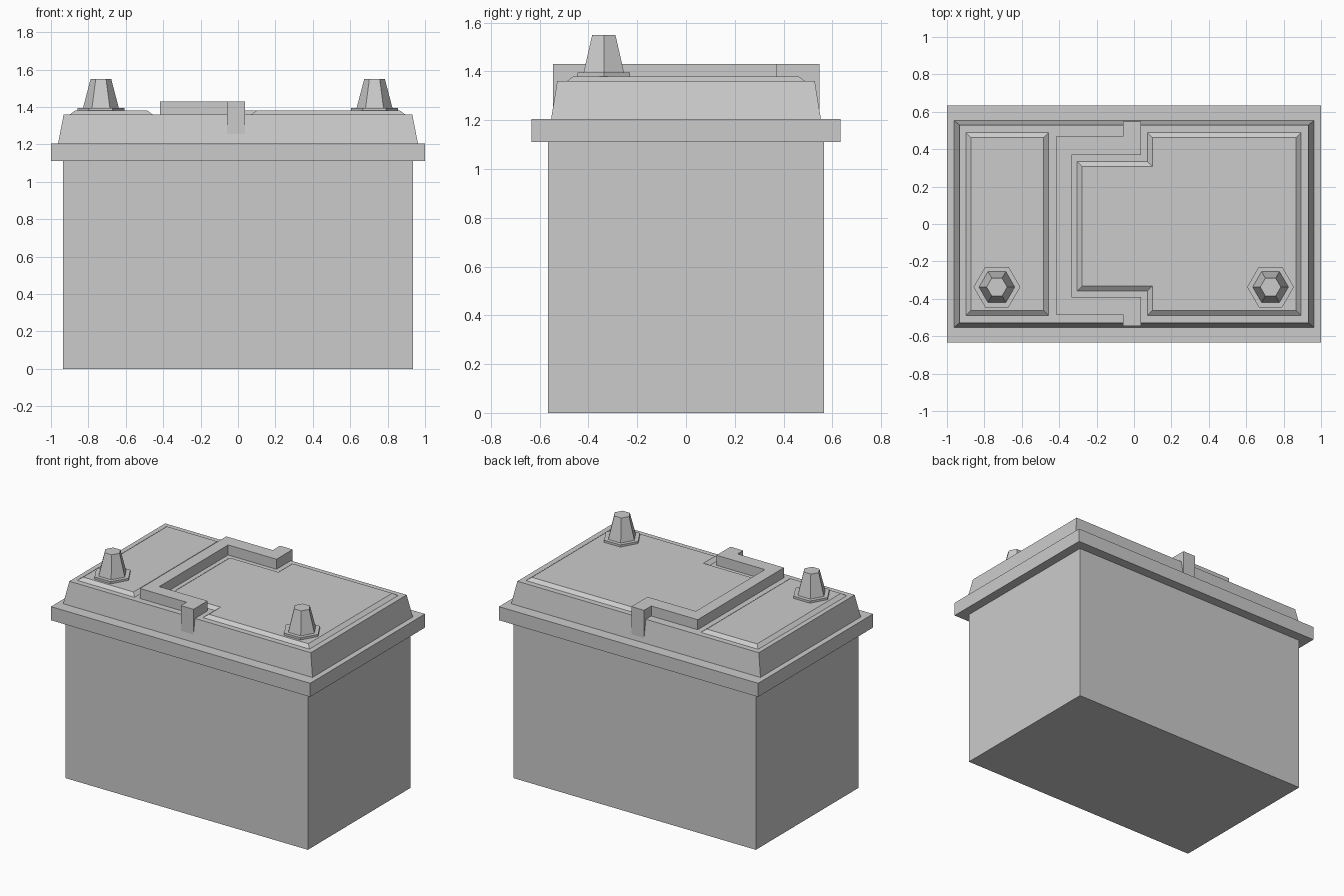
import bpy, bmesh, math

if "Cube" in bpy.data.objects:
    bpy.data.objects.remove(bpy.data.objects["Cube"])


def add_object(name, bm):
    bmesh.ops.recalc_face_normals(bm, faces=bm.faces)
    mesh = bpy.data.meshes.new(name)
    bm.to_mesh(mesh)
    bm.free()
    obj = bpy.data.objects.new(name, mesh)
    bpy.context.collection.objects.link(obj)
    return obj


def loft(name, lower, upper, z0, z1):
    """Solid between two outlines with the same number of points."""
    bm = bmesh.new()
    a = [bm.verts.new((x, y, z0)) for x, y in lower]
    b = [bm.verts.new((x, y, z1)) for x, y in upper]
    bm.faces.new(a)
    bm.faces.new(b)
    n = len(a)
    for i in range(n):
        j = (i + 1) % n
        bm.faces.new((a[i], a[j], b[j], b[i]))
    return add_object(name, bm)


def rect(x0, x1, y0, y1):
    return [(x0, y0), (x1, y0), (x1, y1), (x0, y1)]


def centred(hx, hy):
    return rect(-hx, hx, -hy, hy)


def hexagon(cx, cy, r):
    return [(cx + r * math.cos(math.radians(60 * i)),
             cy + r * math.sin(math.radians(60 * i))) for i in range(6)]


def inset(points, d):
    """Inset a counter-clockwise outline made of axis-aligned edges."""
    result = []
    n = len(points)
    for i, (x, y) in enumerate(points):
        px, py = points[i - 1]
        qx, qy = points[(i + 1) % n]
        ox = oy = 0
        for ex, ey in ((x - px, y - py), (qx - x, qy - y)):
            length = math.hypot(ex, ey)
            ox -= d * ey / length
            oy += d * ex / length
        result.append((x + ox, y + oy))
    return result


# Case, rim and tapered lid
loft("case", centred(0.935, 0.565), centred(0.935, 0.565), 0, 1.11)
loft("rim", centred(1.0, 0.633), centred(1.0, 0.633), 1.11, 1.205)
loft("lid", centred(0.962, 0.553), centred(0.932, 0.528), 1.205, 1.36)

# Raised bevelled panels on the lid
left_panel = rect(-0.90, -0.455, -0.49, 0.49)
right_panel = [(0.895, -0.49), (0.895, 0.49), (0.07, 0.49), (0.07, 0.335),
               (-0.305, 0.335), (-0.305, -0.36), (0.07, -0.36), (0.07, -0.49)]
for name, outline in (("left_panel", left_panel), ("right_panel", right_panel)):
    loft(name, outline, inset(outline, 0.028), 1.359, 1.38)

# Carry handle lying flat on the lid
handle = [(-0.06, 0.548), (-0.06, 0.468), (-0.418, 0.468), (-0.418, -0.483),
          (-0.06, -0.483), (-0.06, -0.545), (0.038, -0.545), (0.038, -0.39),
          (-0.335, -0.39), (-0.335, 0.37), (0.038, 0.37), (0.038, 0.548)]
loft("handle", handle, handle, 1.355, 1.43)

# Handle tabs running down the lid sides
for name, y0, y1 in (("front_handle_tab", -0.545, -0.48),
                     ("back_handle_tab", 0.48, 0.548)):
    tab = rect(-0.06, 0.038, y0, y1)
    loft(name, tab, tab, 1.205, 1.36)

# Terminals: hexagonal base plate and tapered post
for side, x in (("left", -0.733), ("right", 0.73)):
    base = hexagon(x, -0.337, 0.125)
    loft(side + "_terminal_base", base, base, 1.375, 1.395)
    loft(side + "_terminal_post", hexagon(x, -0.337, 0.097),
         hexagon(x, -0.337, 0.055), 1.39, 1.55)
